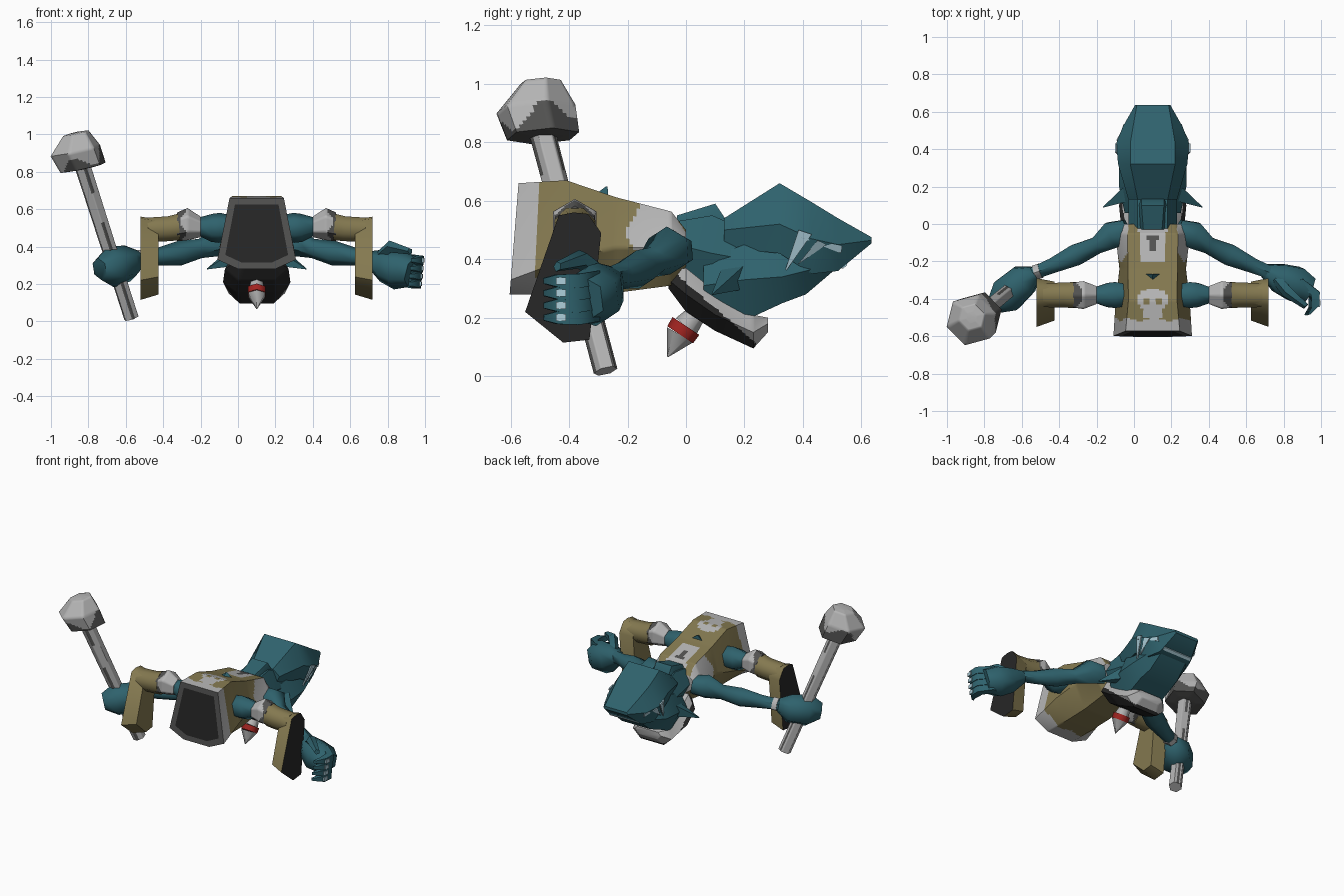
import bpy, bmesh, math
from mathutils import Vector

CX = 0.1  # symmetry plane of the body


def material(name, rgb):
    m = bpy.data.materials.new(name)
    m.diffuse_color = (*rgb, 1)
    return m


TEAL = material("teal_skin", (0.028, 0.122, 0.152))
TAN = material("tan_leather", (0.23, 0.19, 0.08))
LIGHT = material("light_grey", (0.46, 0.46, 0.46))
MID = material("mid_grey", (0.085, 0.085, 0.083))
DARK = material("near_black", (0.02, 0.02, 0.02))
RED = material("red_band", (0.36, 0.018, 0.015))
PALE = material("pale_blue", (0.42, 0.62, 0.7))


def skin(name, rings, mats, rule=None, cuts=0, angle=45):
    """Join equal rings of points into a closed, optionally painted, shape."""
    bm = bmesh.new()
    rows = [[bm.verts.new(p) for p in r] for r in rings]
    n = len(rows[0])
    for a, b in zip(rows, rows[1:]):
        for i in range(n):
            bm.faces.new((a[i], a[(i + 1) % n], b[(i + 1) % n], b[i]))
    if cuts:
        bmesh.ops.subdivide_edges(bm, edges=bm.edges[:], cuts=cuts, use_grid_fill=True)
    bmesh.ops.holes_fill(bm, edges=[e for e in bm.edges if e.is_boundary], sides=0)
    bmesh.ops.recalc_face_normals(bm, faces=bm.faces[:])
    if rule:
        for f in bm.faces:
            f.material_index = rule(f.calc_center_median())
    me = bpy.data.meshes.new(name)
    bm.to_mesh(me)
    bm.free()
    for m in mats:
        me.materials.append(m)
    ob = bpy.data.objects.new(name, me)
    bpy.context.collection.objects.link(ob)
    bpy.ops.object.select_all(action='DESELECT')
    ob.select_set(True)
    bpy.context.view_layer.objects.active = ob
    bpy.ops.object.shade_smooth_by_angle(angle=math.radians(angle))
    return ob


def limb(name, pts, mats, n=6, rule=None, cuts=0):
    """Tapered tube through (x, y, z, radius) points."""
    q = (Vector(pts[-1][:3]) - Vector(pts[0][:3])).to_track_quat('Z', 'Y')
    rings = []
    for x, y, z, r in pts:
        rings.append([Vector((x, y, z)) + q @ Vector((r * math.cos(t), r * math.sin(t), 0))
                      for t in (math.tau * (i + 0.5) / n for i in range(n))])
    return skin(name, rings, mats, rule, cuts, 60)


def section(y, zt, wt, zm, wm, zb, wb):
    """Six-sided body section: top, widest and bottom heights and half widths."""
    half = [(wt, zt), (wm, zm), (wb, zb)]
    return [(CX + w, y, z) for w, z in half] + [(CX - w, y, z) for w, z in half[::-1]]


# torso robe with painted rim, emblem and shoulder patches; the hem leans back
hem = [(x, -0.603 + 0.08 * (z - 0.28), z) for x, y, z in
       section(0, 0.66, 0.145, 0.33, 0.21, 0.28, 0.1)]
hem_inner = [(CX + (x - CX) * 0.8, -0.603 + 0.08 * (0.19 + (z - 0.47) * 0.82), 0.47 + (z - 0.47) * 0.82)
             for x, y, z in hem]


def robe_paint(c):
    x, y, z = abs(c.x - CX), c.y, c.z
    if y < -0.601 + 0.08 * (z - 0.28):
        return 3 if x < 0.05 and 0.38 < z < 0.55 else 2
    if y < -0.51 + 0.01 * math.sin(c.x * 40 + z * 15):
        return 1
    if z > 0.62 and y > -0.5:
        skull = (x / 0.085) ** 2 + ((y + 0.405) / 0.058) ** 2 < 1 or (x < 0.055 and y < -0.41)
        eye = 0.02 < x < 0.052 and -0.427 < y < -0.398
        return 1 if skull and not eye else 0
    if y > -0.2 and z > 0.42:
        if x < 0.03 * (y + 0.17) / 0.1 and y < -0.06:
            return 2
        if x < 0.075:
            return 1 if x < 0.075 + 0.2 * min(0, y + 0.12) else 0
        return 1 if x > 0.13 and y > -0.21 + 0.6 * abs(z - 0.49) else 0
    return 0


skin("torso_robe", [hem_inner, hem,
                    section(-0.41, 0.67, 0.13, 0.4, 0.198, 0.28, 0.1),
                    section(-0.24, 0.612, 0.132, 0.44, 0.178, 0.285, 0.1),
                    section(-0.05, 0.563, 0.135, 0.44, 0.2, 0.31, 0.1),
                    section(0.0, 0.5, 0.12, 0.44, 0.19, 0.37, 0.09)],
     [TAN, LIGHT, MID, DARK], robe_paint, cuts=15)
skin("tail_stub", [[(0.035, -0.265, 0.6), (0.165, -0.265, 0.6), (CX, -0.34, 0.6)],
                   [(0.097, -0.268, 0.648), (0.103, -0.268, 0.648), (CX, -0.275, 0.648)]], [TEAL])

# neck and the hair block behind it
skin("neck", [section(-0.03, 0.53, 0.08, 0.45, 0.13, 0.36, 0.08),
              section(0.09, 0.55, 0.08, 0.42, 0.13, 0.28, 0.08),
              section(0.2, 0.5, 0.08, 0.4, 0.13, 0.3, 0.08)], [TEAL])
skin("nape_hair", [section(-0.03, 0.55, 0.05, 0.52, 0.07, 0.48, 0.06),
                   section(0.1, 0.59, 0.06, 0.54, 0.075, 0.48, 0.07),
                   section(0.14, 0.53, 0.06, 0.5, 0.07, 0.46, 0.06)], [TEAL])

# head crest and face
skin("head_crest", [section(0.13, 0.54, 0.08, 0.5, 0.13, 0.44, 0.1),
                    section(0.32, 0.66, 0.12, 0.52, 0.185, 0.42, 0.16),
                    section(0.43, 0.595, 0.12, 0.47, 0.195, 0.35, 0.15),
                    section(0.52, 0.54, 0.105, 0.45, 0.16, 0.36, 0.12),
                    section(0.635, 0.475, 0.085, 0.465, 0.095, 0.455, 0.085)], [TEAL])
skin("face", [section(0.06, 0.4, 0.1, 0.31, 0.15, 0.27, 0.12),
              section(0.2, 0.45, 0.13, 0.33, 0.18, 0.19, 0.12),
              section(0.33, 0.43, 0.13, 0.34, 0.18, 0.25, 0.12),
              section(0.41, 0.42, 0.12, 0.36, 0.16, 0.28, 0.11),
              section(0.51, 0.42, 0.1, 0.39, 0.13, 0.365, 0.1)], [TEAL])
# pale band across the front edge of the crest
skin("brow_band", [[(CX + x, y, 0.36 + 0.826 * (y - 0.52) - d)
                    for x, y in ((-0.11, 0.535), (0.11, 0.535), (0.11, 0.55), (-0.11, 0.55))]
                   for d in (0.006, -0.002)], [PALE])

# lower jaw: pale lip over a dark underside
skin("lower_jaw", [section(-0.06, 0.36, 0.07, 0.33, 0.1, 0.3, 0.07),
                   section(0.0, 0.37, 0.12, 0.28, 0.17, 0.22, 0.1),
                   section(0.1, 0.29, 0.12, 0.21, 0.18, 0.155, 0.11),
                   section(0.23, 0.21, 0.12, 0.15, 0.15, 0.095, 0.09),
                   section(0.28, 0.2, 0.08, 0.18, 0.1, 0.15, 0.07)],
     [LIGHT, DARK], lambda c: 0 if c.z > 0.32 - 0.87 * c.y else 1, cuts=9)

# chin tuft with a red tie
limb("chin_tuft_root", [(CX, 0.05, 0.23, 0.03), (CX, 0.0, 0.17, 0.045)], [LIGHT])
limb("chin_tie", [(CX, 0.0, 0.172, 0.055), (CX, -0.02, 0.142, 0.053)], [RED])
limb("chin_tuft", [(CX, -0.02, 0.142, 0.052), (CX, -0.063, 0.066, 0.002)], [LIGHT])

# foot outline (y, z)
FOOT = [(-0.435, 0.55), (-0.385, 0.56), (-0.335, 0.555), (-0.29, 0.49),
        (-0.33, 0.125), (-0.42, 0.115), (-0.55, 0.22)]
STREAKS = [((0.385, 0.5), (0.43, 0.485), (0.335, 0.35)),
           ((0.39, 0.475), (0.53, 0.42), (0.535, 0.445)),
           ((0.45, 0.465), (0.48, 0.45), (0.38, 0.38))]


def cheek(y, z):
    """Half width of the crest side below its widest line."""
    return 0.195 - 0.36 * max(0, y - 0.43) - 0.34 * max(0, 0.47 - z)


for side, s in (("left", -1), ("right", 1)):
    def P(d, *rest):
        return (CX + s * d, *rest)

    # ears
    limb(side + "_ear", [P(0.12, 0.17, 0.34, 0.06), P(0.265, 0.09, 0.28, 0.003)], [TEAL], 4)

    # pale streaks beside the mouth
    for k, tri in enumerate(STREAKS):
        skin(f"{side}_cheek_streak_{k}",
             [[P(cheek(y, z) + d, y, z) for y, z in tri] for d in (-0.001, 0.007)], [PALE])

    # leg stretched sideways: thigh, cuff, boot shaft
    limb(side + "_thigh", [P(0.1, -0.38, 0.5, 0.06), P(0.2, -0.38, 0.5, 0.08),
                           P(0.24, -0.38, 0.5, 0.075), P(0.33, -0.38, 0.51, 0.04)], [TEAL])
    limb(side + "_boot_cuff", [P(0.3, -0.38, 0.505, 0.055), P(0.37, -0.38, 0.52, 0.086),
                               P(0.425, -0.38, 0.505, 0.077)], [LIGHT, MID], 6,
         lambda c: 1 if abs(c.x - CX) > 0.395 + 0.015 * math.sin(c.z * 50) else 0, 5)
    limb(side + "_boot_shaft", [P(0.415, -0.38, 0.505, 0.076), P(0.47, -0.38, 0.495, 0.072),
                                P(0.58, -0.38, 0.49, 0.07)], [TAN], 8)
    # boot foot with dark sole
    inner = [P(0.525, -0.38 + (y + 0.38) * 0.8, 0.4 + (z - 0.4) * 0.9) for y, z in FOOT]
    skin(side + "_boot_foot", [inner, [P(0.62, y, z) for y, z in FOOT]], [TAN, DARK],
         lambda c: 1 if abs(c.x - CX) > 0.615 else 0, angle=65)

    # arm
    limb(side + "_arm", [P(0.13, -0.03, 0.43, 0.065), P(0.22, -0.06, 0.43, 0.083),
                         P(0.3, -0.115, 0.39, 0.052), P(0.41, -0.165, 0.365, 0.066),
                         P(0.53, -0.22, 0.345, 0.047), P(0.64, -0.265, 0.335, 0.038)], [TEAL])

# open right hand with curled fingers, nails and thumb
limb("right_palm", [(0.7, -0.25, 0.335, 0.042), (0.78, -0.29, 0.3, 0.09),
                    (0.86, -0.32, 0.275, 0.108), (0.93, -0.355, 0.265, 0.085)], [TEAL])
for i in range(4):
    z = 0.2 + i * 0.042
    x = 0.005 * i - 0.01
    limb(f"right_finger_{i}", [(0.88, -0.3, z + 0.012, 0.034), (0.965 + x, -0.37, z, 0.034),
                               (0.965 + x, -0.44, z, 0.031), (0.93 + x, -0.485, z, 0.014)], [TEAL], 4)
    skin(f"right_nail_{i}", [[(x + u, y, z + h) for u, y in
                              ((0.985, -0.41), (0.993, -0.41), (0.99, -0.445), (0.98, -0.445))]
                             for h in (-0.012, 0.012)], [PALE])
limb("right_thumb", [(0.76, -0.29, 0.35, 0.03), (0.82, -0.36, 0.4, 0.034),
                     (0.92, -0.44, 0.375, 0.018)], [TEAL], 5)

# left fist around the club
limb("left_wrist_band", [(-0.5, -0.25, 0.34, 0.046), (-0.53, -0.26, 0.335, 0.046)], [LIGHT])
limb("left_fist", [(-0.53, -0.26, 0.335, 0.045), (-0.59, -0.3, 0.31, 0.098),
                   (-0.68, -0.38, 0.29, 0.11), (-0.74, -0.43, 0.28, 0.06)], [TEAL])

# club: handle with worn streaks, and a blunt head with a dark wavy lower band
START = Vector((-0.57, -0.275, 0.018))
AXIS = (Vector((-0.86, -0.515, 0.92)) - START).normalized()


def on_axis(t, r, sx=0, sy=0):
    return (*(START + AXIS * t + Vector((sx, sy, 0))), r)


def head_paint(c):
    d = c - START
    t = d.dot(AXIS)
    d -= AXIS * t
    return 1 if t < 0.925 + 0.035 * math.sin(3 * math.atan2(d.y, d.x) + 0.8) else 0


def handle_paint(c):
    t = (c - START).dot(AXIS)
    p = c.x - START.x + 0.32 * (c.z - START.z)
    return 1 if abs(p - 0.01) < 0.008 and math.sin(t * 17) > -0.5 else 0


limb("club_handle", [on_axis(0, 0.042), on_axis(0.22, 0.042), on_axis(0.9, 0.046)],
     [LIGHT, MID], 6, handle_paint, 7)
limb("club_head", [on_axis(0.865, 0.07), on_axis(0.87, 0.128), on_axis(0.97, 0.14, -0.012),
                   on_axis(1.07, 0.072, 0.02, 0.04), on_axis(1.075, 0.03, 0.02, 0.04)],
     [LIGHT, MID], 6, head_paint, cuts=7)
